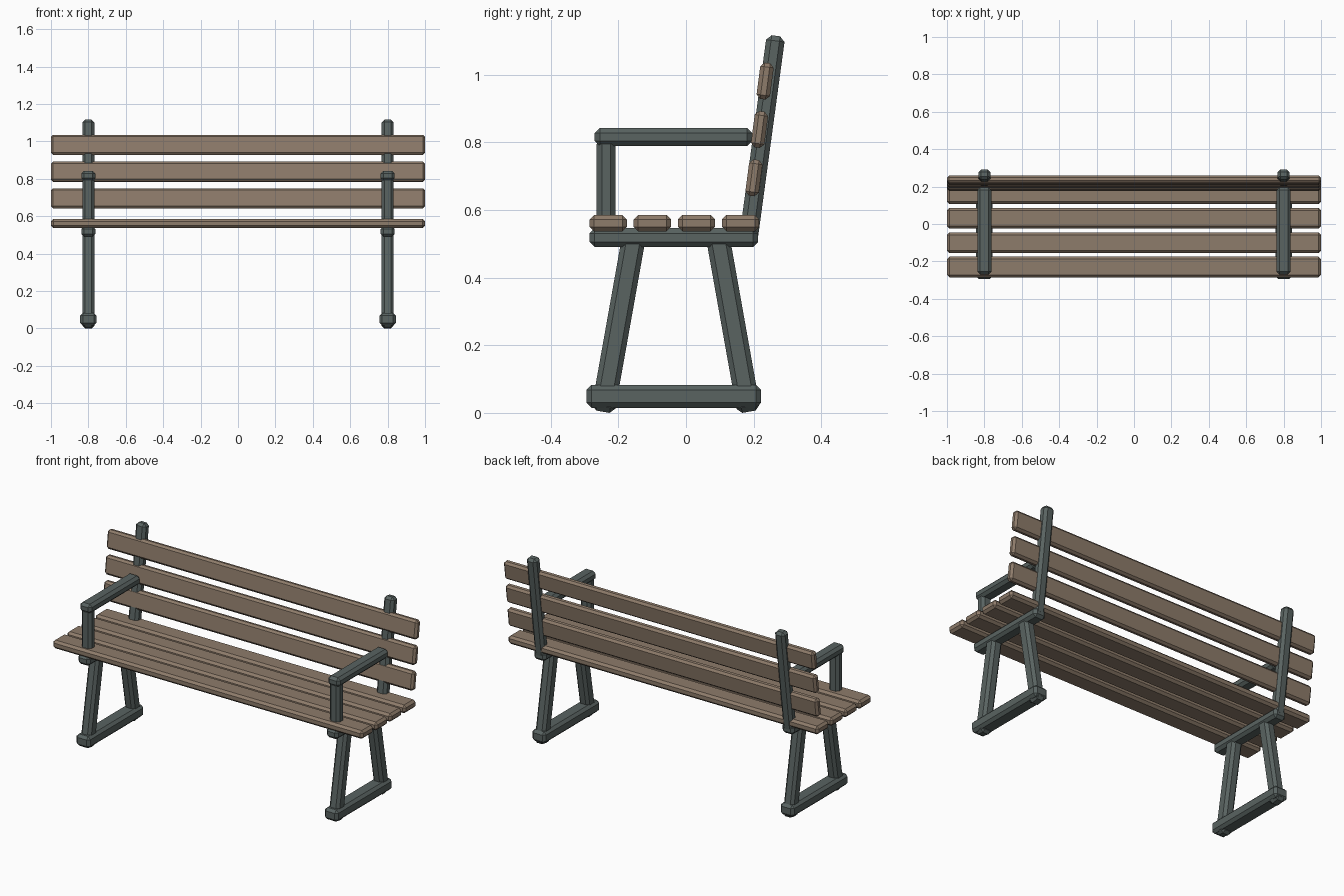
import bpy, bmesh, math
from mathutils import Matrix, Vector

if "Cube" in bpy.data.objects:
    bpy.data.objects.remove(bpy.data.objects["Cube"])


def material(name, colour):
    m = bpy.data.materials.new(name)
    m.diffuse_color = (*colour, 1)
    m.use_nodes = True
    m.node_tree.nodes["Principled BSDF"].inputs["Base Color"].default_value = m.diffuse_color
    return m


WOOD = material("wood", (0.27, 0.20, 0.145))
METAL = material("painted_metal", (0.10, 0.125, 0.12))


def beam(name, centre, size, mat, tilt=0.0, chamfer=0.015):
    """Chamfered box, tilted about the x axis."""
    bm = bmesh.new()
    bmesh.ops.create_cube(bm, size=1)
    bmesh.ops.scale(bm, vec=size, verts=bm.verts)
    bmesh.ops.bevel(bm, geom=bm.edges[:], offset=chamfer, segments=1,
                    affect='EDGES', profile=0.5)
    bm.transform(Matrix.Translation(centre) @ Matrix.Rotation(tilt, 4, 'X'))
    mesh = bpy.data.meshes.new(name)
    bm.to_mesh(mesh)
    bm.free()
    mesh.materials.append(mat)
    obj = bpy.data.objects.new(name, mesh)
    bpy.context.collection.objects.link(obj)
    return obj


def strut(name, x, start, end, width, depth):
    """Metal beam running between two (y, z) points."""
    a, b = Vector((x, *start)), Vector((x, *end))
    d = b - a
    return beam(name, (a + b) / 2, (width, depth, d.length), METAL,
                math.atan2(-d.y, d.z))


# Seat slats
for i in range(4):
    beam(f"seat_slat_{i + 1}", (0, -0.23 + 0.1305 * i, 0.561),
         (2, 0.11, 0.048), WOOD, chamfer=0.013)

# Backrest slats, leaning with the back posts
for i in range(3):
    beam(f"back_slat_{i + 1}", (0, 0.201 + 0.0165 * i, 0.695 + 0.143 * i),
         (2, 0.04, 0.108), WOOD, math.radians(-7.5), 0.012)

# Metal frames, one per end
for side, x in (("left", -0.8), ("right", 0.8)):
    beam(f"{side}_foot_bar", (x, -0.036, 0.049), (0.088, 0.516, 0.068), METAL)
    beam(f"{side}_seat_support", (x, -0.036, 0.518), (0.076, 0.498, 0.056), METAL)
    strut(f"{side}_front_leg", x, (-0.246, 0.0035), (-0.154, 0.52), 0.064, 0.07)
    strut(f"{side}_rear_leg", x, (0.186, 0.0035), (0.094, 0.52), 0.064, 0.07)
    strut(f"{side}_back_post", x, (0.184, 0.51), (0.266, 1.115), 0.064, 0.055)
    strut(f"{side}_arm_post", x, (-0.236, 0.52), (-0.236, 0.81), 0.064, 0.056)
    beam(f"{side}_armrest", (x, -0.037, 0.816), (0.076, 0.466, 0.054), METAL)
